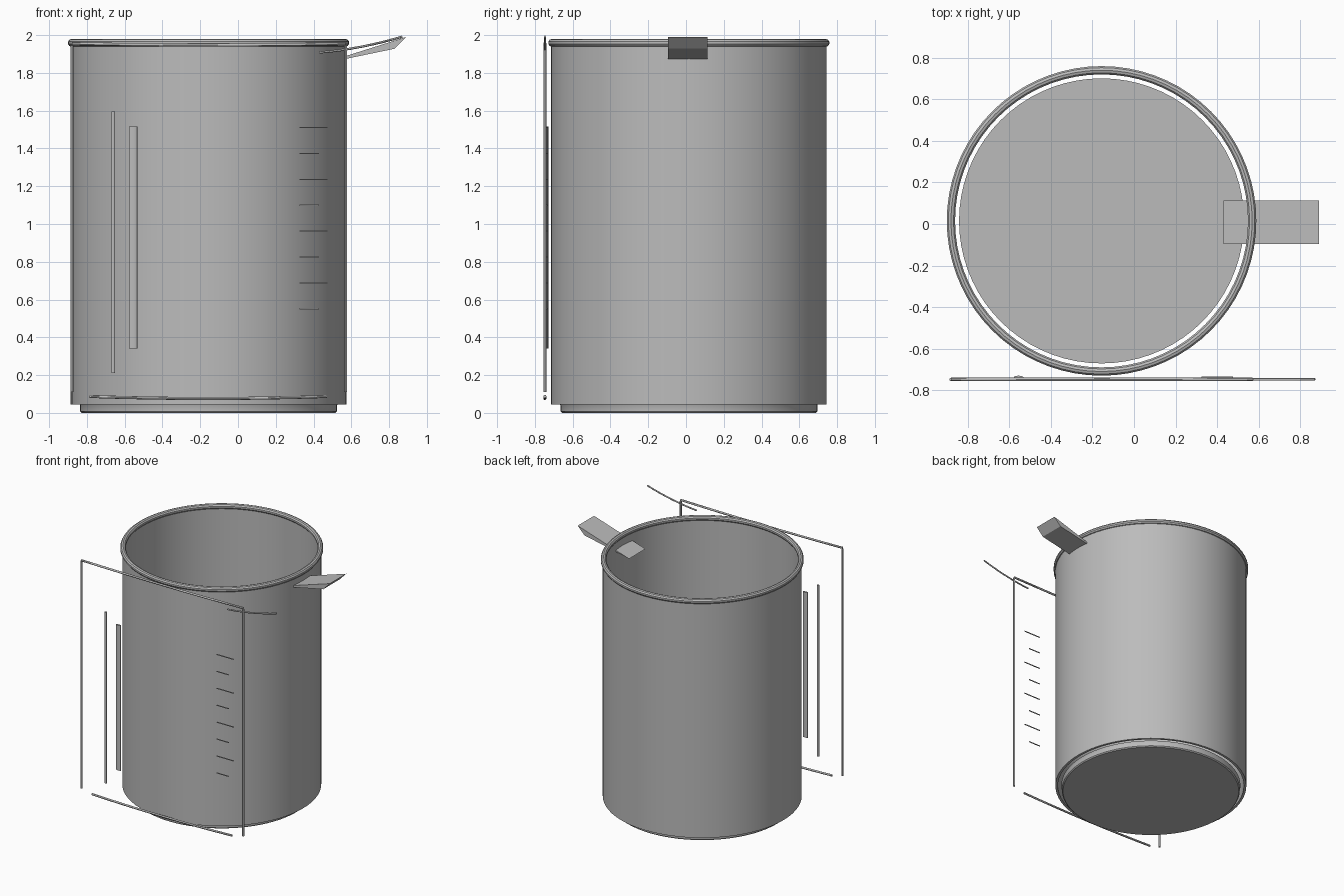
import bpy, bmesh, math
from mathutils import Vector

if "Cube" in bpy.data.objects:
    bpy.data.objects.remove(bpy.data.objects["Cube"])

CX, CY = -0.156, 0.015      # axis of the vessel
FRONT = -0.747              # plane of the front trim
SEG = 72

grey = bpy.data.materials.new("plain grey")
grey.diffuse_color = (0.5, 0.5, 0.5, 1)
grey.use_nodes = True
grey.node_tree.nodes["Principled BSDF"].inputs["Base Color"].default_value = grey.diffuse_color


def finish(bm, name, smooth=True):
    bmesh.ops.recalc_face_normals(bm, faces=bm.faces)
    me = bpy.data.meshes.new(name)
    bm.to_mesh(me)
    bm.free()
    ob = bpy.data.objects.new(name, me)
    bpy.context.collection.objects.link(ob)
    me.materials.append(grey)
    if smooth:
        bpy.ops.object.select_all(action='DESELECT')
        ob.select_set(True)
        bpy.context.view_layer.objects.active = ob
        bpy.ops.object.shade_smooth_by_angle(angle=math.radians(30))
    return ob


def lathe(name, profile, closed):
    """Spin an (r, z) profile about the vessel axis; open profiles get end caps."""
    bm = bmesh.new()
    rings = []
    for r, z in profile:
        rings.append([bm.verts.new((CX + r * math.cos(a), CY + r * math.sin(a), z))
                      for a in (2 * math.pi * i / SEG for i in range(SEG))])
    pairs = list(zip(rings, rings[1:]))
    if closed:
        pairs.append((rings[-1], rings[0]))
    else:
        bm.faces.new(rings[0])
        bm.faces.new(rings[-1])
    for a, b in pairs:
        for i in range(SEG):
            j = (i + 1) % SEG
            bm.faces.new((a[i], a[j], b[j], b[i]))
    return finish(bm, name)


def rod(name, points, ru, rv=None, sides=12):
    """Tube through (x, z) points in the front plane: ru in plane, rv in depth."""
    rv = rv or ru
    pts = [Vector((x, FRONT, z)) for x, z in points]
    depth = Vector((0, 1, 0))
    bm = bmesh.new()
    rings = []
    for i, p in enumerate(pts):
        t = (pts[min(i + 1, len(pts) - 1)] - pts[max(i - 1, 0)]).normalized()
        side = t.cross(depth)
        rings.append([bm.verts.new(p + side * ru * math.cos(a) + depth * rv * math.sin(a))
                      for a in (2 * math.pi * k / sides for k in range(sides))])
    for a, b in zip(rings, rings[1:]):
        for k in range(sides):
            m = (k + 1) % sides
            bm.faces.new((a[k], a[m], b[m], b[k]))
    bm.faces.new(rings[0])
    bm.faces.new(rings[-1])
    return finish(bm, name)


def bow(x0, z0, x1, z1, sag, n=8):
    """Shallow arc between two points."""
    return [(x0 + (x1 - x0) * t, z0 + (z1 - z0) * t - sag * 4 * t * (1 - t))
            for t in (i / n for i in range(n + 1))]


# Hollow wall, rolled rim and recessed base
lathe("vessel_wall", [(0.73, 0.045), (0.73, 1.96), (0.711, 1.96), (0.711, 0.045)], True)
lathe("rolled_rim", [(0.724 + 0.021 * math.cos(a), 1.959 + 0.021 * math.sin(a))
                     for a in (math.pi * (2 * i + 1) / 10 for i in range(10))], True)
lathe("base_disc", [(0.672, 0.0), (0.68, 0.008), (0.68, 0.04), (0.685, 0.05)], False)

# Pouring spout: a thin wedge through the wall
bm = bmesh.new()
tri = [(0.43, 1.845), (0.83, 1.928), (0.89, 1.99)]
ends = [[bm.verts.new((x, y, z)) for x, z in tri] for y in (-0.095, 0.114)]
for e in ends:
    bm.faces.new(e)
for i in range(3):
    j = (i + 1) % 3
    bm.faces.new((ends[0][i], ends[0][j], ends[1][j], ends[1][i]))
finish(bm, "spout", False)

# Outline rods in front of the vessel
rod("left_outline", [(-0.88, 0.11), (-0.88, 1.945)], 0.008)
rod("right_outline", [(0.57, 0.11), (0.57, 1.945)], 0.008)
rod("top_outline", bow(-0.88, 1.955, 0.57, 1.955, 0.007), 0.008)
rod("bottom_outline", bow(-0.785, 0.087, 0.47, 0.087, 0.011), 0.008)
rod("spout_outline", bow(0.43, 1.908, 0.87, 1.992, 0.012), 0.006)

# Highlight strips
rod("narrow_strip", [(-0.661, 0.21), (-0.661, 1.595)], 0.01, 0.008)
strip = rod("wide_strip", [(-0.555, 0.34), (-0.555, 1.515)], 0.023, 0.008, 16)
strip.location.y = 0.01

# Measuring marks, alternating long and short
for i in range(8):
    z = 1.51 - i * 0.137
    end = 0.475 if i % 2 == 0 else 0.43
    bm = bmesh.new()
    bmesh.ops.create_cube(bm, size=1)
    for v in bm.verts:
        v.co = Vector((0.325 + (v.co.x + 0.5) * (end - 0.325),
                       -0.735 + v.co.y * 0.006, z + v.co.z * 0.006))
    finish(bm, "measuring_mark", False)
